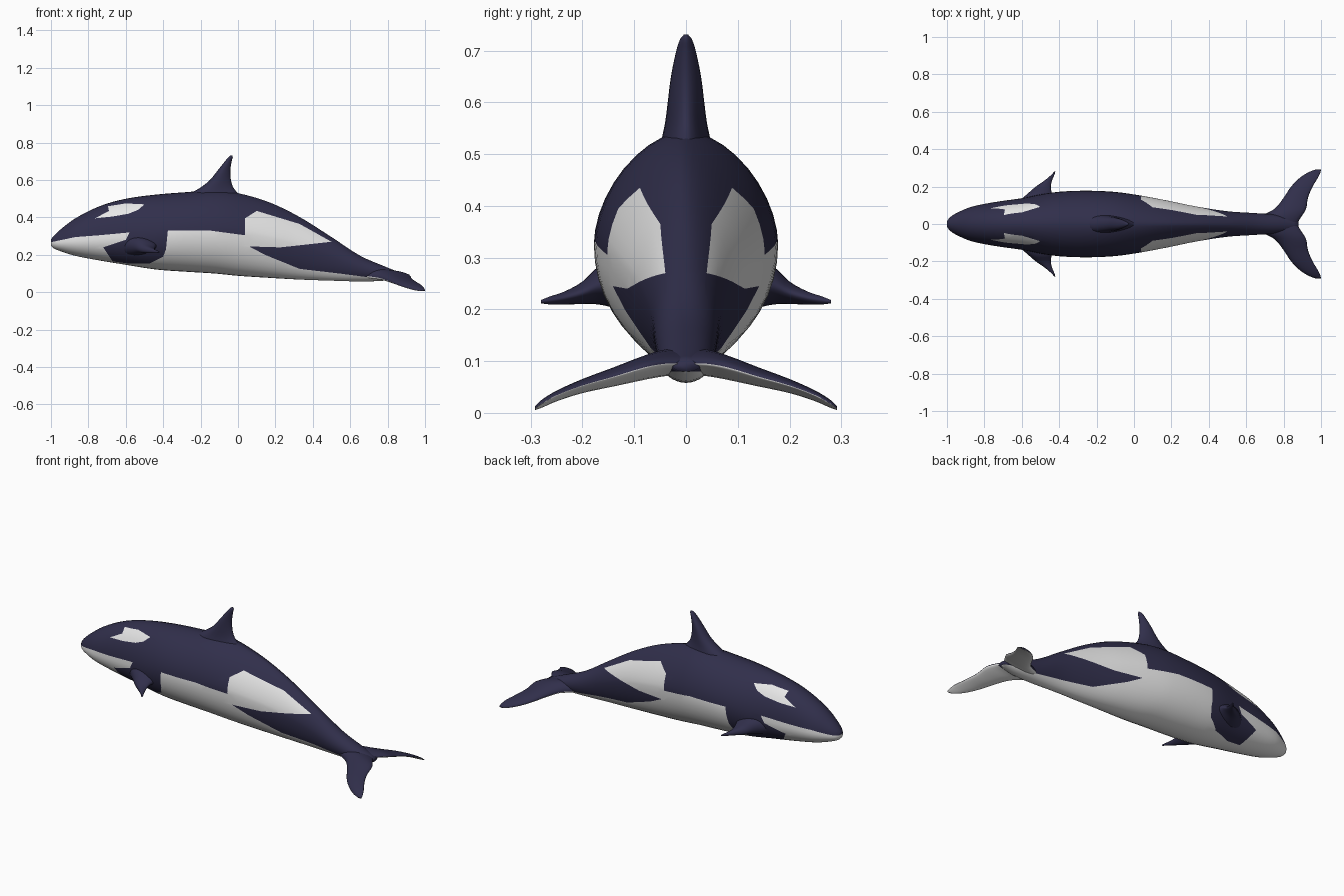
import bpy, bmesh, math
from mathutils import Vector

if "Cube" in bpy.data.objects:
    bpy.data.objects.remove(bpy.data.objects["Cube"])


def material(name, colour):
    m = bpy.data.materials.new(name)
    m.diffuse_color = (*colour, 1)
    m.use_nodes = True
    m.node_tree.nodes["Principled BSDF"].inputs["Base Color"].default_value = m.diffuse_color
    return m


NAVY = material("dark navy", (0.03, 0.028, 0.07))
WHITE = material("white", (0.8, 0.8, 0.8))


def refine(rows, steps):
    """Smooth curve through rows of numbers, with steps samples per span."""
    out = []
    for i in range(len(rows) - 1):
        p = [rows[max(i - 1, 0)], rows[i], rows[i + 1], rows[min(i + 2, len(rows) - 1)]]
        span = p[2][0] - p[1][0]
        for s in range(steps):
            t = s / steps
            row = []
            for a, b, c, d in zip(*p):
                m0 = (c - a) / (p[2][0] - p[0][0]) * span
                m1 = (d - b) / (p[3][0] - p[1][0]) * span
                row.append((2*t**3 - 3*t*t + 1) * b + (t**3 - 2*t*t + t) * m0
                           + (3*t*t - 2*t**3) * c + (t**3 - t*t) * m1)
            out.append(row)
    return out + [list(rows[-1])]


def loft(rings):
    """Skin a list of closed rings and cap both ends."""
    bm = bmesh.new()
    loops = [[bm.verts.new(co) for co in ring] for ring in rings]
    n = len(loops[0])
    for a, b in zip(loops, loops[1:]):
        for i in range(n):
            j = (i + 1) % n
            bm.faces.new((a[i], a[j], b[j], b[i]))
    bm.faces.new(loops[0])
    bm.faces.new(loops[-1])
    bmesh.ops.recalc_face_normals(bm, faces=bm.faces)
    return bm


def finish(bm, name):
    for f in bm.faces:
        f.smooth = True
    me = bpy.data.meshes.new(name)
    bm.to_mesh(me)
    bm.free()
    me.materials.append(NAVY)
    me.materials.append(WHITE)
    ob = bpy.data.objects.new(name, me)
    bpy.context.collection.objects.link(ob)
    return ob


def foil(lead, trail, up, thick, under=1.0, n=20):
    """Fin cross-section, blunt in front and thin behind."""
    lead, trail, up = Vector(lead), Vector(trail), Vector(up)
    ring = []
    for i in range(n):
        a = 2 * math.pi * i / n
        h = thick * math.sin(a) * (1 + 0.3 * math.cos(a))
        ring.append(lead.lerp(trail, (1 - math.cos(a)) / 2) + up * (h if h > 0 else h * under))
    return ring


# Body stations: x, top, bottom, widest height, half width, upper roundness
STATIONS = [
    (-1.0, .283, .25, .265, .015, 2), (-.985, .302, .235, .265, .035, 2),
    (-.95, .335, .22, .268, .058, 2), (-.87, .395, .195, .275, .092, 2),
    (-.74, .46, .17, .285, .118, 2), (-.6, .50, .147, .295, .138, 1.9),
    (-.44, .522, .122, .31, .168, 1.85), (-.28, .535, .11, .325, .178, 1.8),
    (-.12, .545, .10, .325, .173, 1.75), (0, .53, .088, .32, .158, 1.65),
    (.17, .48, .077, .29, .127, 1.55), (.33, .402, .068, .25, .094, 1.6),
    (.5, .295, .062, .19, .068, 1.8), (.65, .197, .058, .13, .058, 2),
    (.78, .14, .062, .10, .048, 2), (.88, .10, .08, .09, .025, 2),
]


def body_ring(x, top, bottom, mid, half, power, n=40):
    ring = []
    for i in range(n):
        a = 2 * math.pi * i / n
        c, s = math.cos(a), math.sin(a)
        e = 2 / power if s > 0 else 1
        y = half * math.copysign(abs(c) ** e, c)
        z = mid + ((top - mid) * s ** e if s > 0 else (mid - bottom) * s)
        ring.append((x, y, z))
    return ring


# Marking outlines as seen from the side (x, z)
BELLY = [(-1.1, .27), (-.99, .27), (-.87, .295), (-.74, .305), (-.58, .32), (-.6, .28),
         (-.72, .24), (-.67, .165), (-.58, .153), (-.47, .155), (-.4, .19), (-.385, .23),
         (-.375, .33), (-.15, .33), (.037, .305), (.037, .395), (.10, .435), (.33, .365),
         (.50, .27), (.32, .25), (.225, .24), (.06, .245), (.145, .20), (.33, .125),
         (.545, .10), (.70, .08), (1.1, .08), (1.1, -.1), (-1.1, -.1)]
EYE_PATCH = [(-.765, .395), (-.69, .435), (-.695, .46), (-.6, .475), (-.5, .47),
             (-.535, .44), (-.585, .42), (-.67, .405)]


def inside(x, z, poly):
    hit = False
    for (x1, z1), (x2, z2) in zip(poly, poly[1:] + poly[:1]):
        if (z1 > z) != (z2 > z) and x < x1 + (z - z1) * (x2 - x1) / (z2 - z1):
            hit = not hit
    return hit


def cut_outline(bm, poly):
    """Cut the surface along every outline edge so the markings are crisp."""
    for (x1, z1), (x2, z2) in zip(poly, poly[1:] + poly[:1]):
        faces = []
        for f in bm.faces:
            xs = [v.co.x for v in f.verts]
            zs = [v.co.z for v in f.verts]
            if (min(xs) <= max(x1, x2) and max(xs) >= min(x1, x2)
                    and min(zs) <= max(z1, z2) and max(zs) >= min(z1, z2)):
                faces.append(f)
        if faces:
            geom = set(faces)
            for f in faces:
                geom.update(f.edges)
                geom.update(f.verts)
            bmesh.ops.bisect_plane(bm, geom=list(geom), dist=1e-5, plane_co=(x1, 0, z1),
                                   plane_no=(z2 - z1, 0, x1 - x2))


# Body
body = loft([body_ring(*row) for row in refine(STATIONS, 4)])
for outline in (BELLY, EYE_PATCH):
    cut_outline(body, outline)
for f in body.faces:
    c = f.calc_center_median()
    f.material_index = int(inside(c.x, c.z, BELLY) or inside(c.x, c.z, EYE_PATCH))
finish(body, "body")

# Dorsal fin: z, leading x, trailing x, half thickness
DORSAL = [(.47, -.31, .07, .055), (.53, -.25, .0, .045), (.56, -.20, -.025, .039),
          (.60, -.15, -.038, .034), (.65, -.11, -.041, .028), (.70, -.07, -.034, .018),
          (.722, -.052, -.028, .011), (.731, -.042, -.03, .004)]
finish(loft([foil((a, 0, z), (b, 0, z), (0, 1, 0), t)
             for z, a, b, t in refine(DORSAL, 3)]), "dorsal_fin")

# Side flippers: y, leading x, trailing x, height, half thickness
FLIPPER = [(.09, -.65, -.40, .25, .055), (.135, -.60, -.425, .25, .046),
           (.17, -.56, -.44, .246, .035), (.20, -.525, -.445, .232, .021),
           (.235, -.475, -.437, .222, .012), (.265, -.44, -.425, .217, .007),
           (.28, -.427, -.42, .215, .003)]
for side, name in ((-1, "right_flipper"), (1, "left_flipper")):
    finish(loft([foil((a, side * y, z), (b, side * y, z), (0, 0, 1), t)
                 for y, a, b, z, t in refine(FLIPPER, 3)]), name)

# Tail flukes: y, leading x, trailing x, leading z, trailing z, thickness
FLUKE = [(0, .66, .87, .092, .095, .03), (.04, .68, .895, .088, .095, .031),
         (.08, .75, .92, .078, .088, .028), (.14, .80, .93, .062, .070, .022),
         (.20, .84, .955, .046, .053, .016), (.25, .89, .985, .028, .034, .012),
         (.28, .94, .998, .014, .017, .009), (.292, .975, .999, .008, .008, .004)]
half = refine(FLUKE, 3)
rows = [[-r[0]] + r[1:] for r in half[:0:-1]] + half
flukes = loft([foil((a, y, za), (b, y, zb), (0, 0, 1), t, 0.6) for y, a, b, za, zb, t in rows])
for f in flukes.faces:
    f.material_index = int(f.normal.z < -0.1)
finish(flukes, "tail_flukes")
